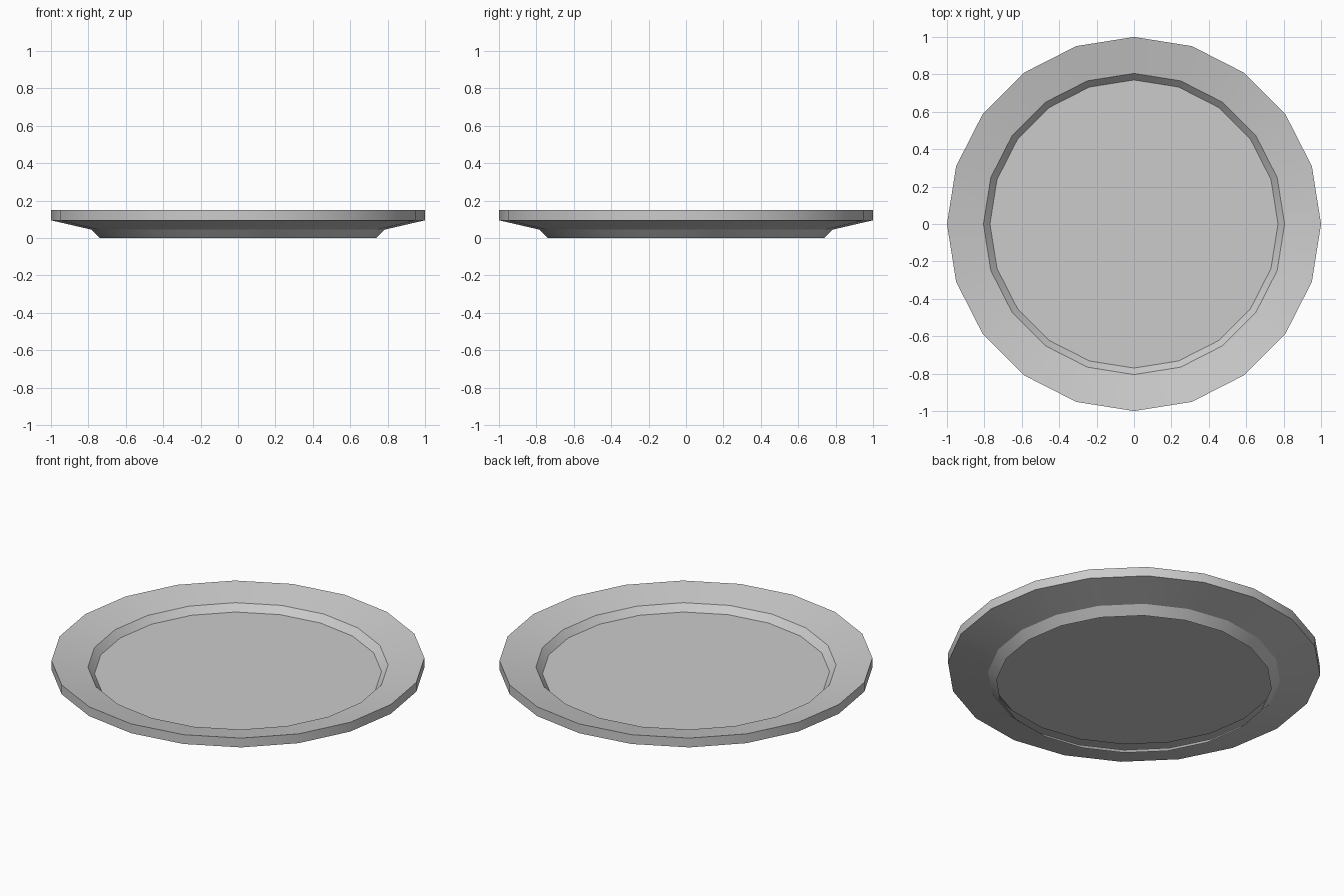
import bpy, bmesh, math

if "Cube" in bpy.data.objects:
    bpy.data.objects.remove(bpy.data.objects["Cube"])

SIDES = 20
# Cross-section (radius, height): open foot, outer flare, rim, well
PROFILE = [(0.738, 0.0), (0.785, 0.045), (1.0, 0.095), (1.0, 0.15),
           (0.805, 0.11), (0.77, 0.071)]

bm = bmesh.new()
rings = [[bm.verts.new((r * math.cos(2 * math.pi * i / SIDES),
                        r * math.sin(2 * math.pi * i / SIDES), z))
          for i in range(SIDES)] for r, z in PROFILE]

# Walls between successive rings
for a, b in zip(rings, rings[1:]):
    for i in range(SIDES):
        j = (i + 1) % SIDES
        bm.faces.new((a[i], a[j], b[j], b[i]))

# Flat eating surface; the foot stays open underneath
bm.faces.new(rings[-1])

mesh = bpy.data.meshes.new("plate")
bm.to_mesh(mesh)
bm.free()
plate = bpy.data.objects.new("plate", mesh)
bpy.context.collection.objects.link(plate)

# Smooth round the rim, crisp profile edges
bpy.context.view_layer.objects.active = plate
plate.select_set(True)
bpy.ops.object.shade_smooth_by_angle(angle=math.radians(25))
